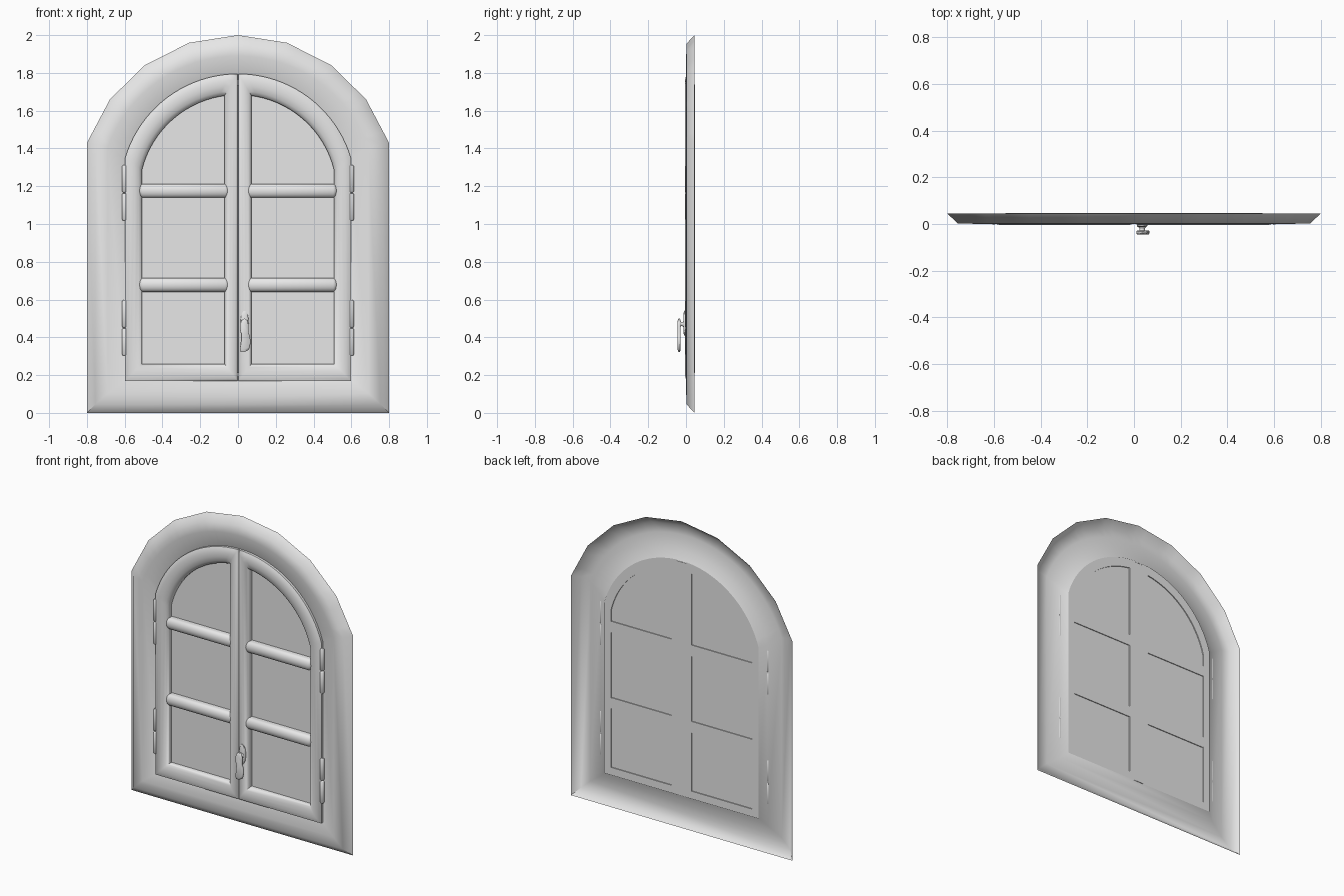
import bpy, bmesh, math

if "Cube" in bpy.data.objects:
    bpy.data.objects.remove(bpy.data.objects["Cube"], do_unlink=True)

grey = bpy.data.materials.new("plain_grey")
grey.use_nodes = True
grey.diffuse_color = (0.8, 0.8, 0.8, 1)
grey.node_tree.nodes["Principled BSDF"].inputs["Base Color"].default_value = (0.8, 0.8, 0.8, 1)

made = []


def loft(name, rings, caps=False):
    """Skin closed rings of points; caps fills the ends."""
    bm = bmesh.new()
    rows = [[bm.verts.new(p) for p in ring] for ring in rings]
    n = len(rows[0])
    for a, b in zip(rows, rows[1:]):
        for i in range(n):
            j = (i + 1) % n
            bm.faces.new((a[i], a[j], b[j], b[i]))
    if caps:
        bm.faces.new(rows[0])
        if len(rows) > 1:
            bm.faces.new(rows[-1])
    bmesh.ops.recalc_face_normals(bm, faces=bm.faces[:])
    if not caps or len(rows) == 1:
        # Open sheets face the front
        if sum(f.normal.y * f.calc_area() for f in bm.faces) > 0:
            bmesh.ops.reverse_faces(bm, faces=bm.faces[:])
    mesh = bpy.data.meshes.new(name)
    bm.to_mesh(mesh)
    bm.free()
    mesh.materials.append(grey)
    obj = bpy.data.objects.new(name, mesh)
    bpy.context.collection.objects.link(obj)
    made.append(obj)


def arch(half_width, bottom, radius, centre, segments, split=1, left=None):
    """Arched outline in x, z; left gives a half outline cut at that x."""
    start = math.acos(half_width / radius)
    end = math.pi - start if left is None else math.acos(left / radius)
    arc = []
    for i in range(segments + 1):
        a = start + (end - start) * i / segments
        arc.append((radius * math.cos(a), centre + radius * math.sin(a)))
    points = []
    for p, q in zip(arc, arc[1:]):
        for k in range(split):
            t = k / split
            points.append((p[0] + (q[0] - p[0]) * t, p[1] + (q[1] - p[1]) * t))
    points.append(arc[-1])
    edge = -half_width if left is None else left
    return [(edge, bottom), (half_width, bottom)] + points


def at_depth(outline, y, side=1):
    return [(side * x, y, z) for x, z in outline]


def pad(name, outline, layers):
    """Stack scaled copies of an outline along y."""
    cx = sum(p[0] for p in outline) / len(outline)
    cz = sum(p[1] for p in outline) / len(outline)
    rings = [[(cx + (x - cx) * s, y, cz + (z - cz) * s) for x, z in outline] for y, s in layers]
    loft(name, rings, caps=True)


def ellipse(cx, cz, rx, rz, n=20):
    return [(cx + rx * math.cos(math.tau * i / n), cz + rz * math.sin(math.tau * i / n))
            for i in range(n)]


# Surround: sheet with sloping faceted rim, flat face, then a dip back behind the sashes
GROOVE = 0.021
BACK = 0.047
loft("arched_surround", [
    at_depth(arch(0.8, 0, 0.846, 1.154, 8, 4), 0.045),
    at_depth(arch(0.755, 0.045, 0.801, 1.154, 8, 4), 0.003),
    at_depth(arch(0.69, 0.105, 0.735, 1.155, 32), 0.001),
    at_depth(arch(0.6, 0.17, 0.626, 1.17, 32), GROOVE),
    at_depth(arch(0.55, 0.217, 0.572, 1.165, 32), BACK - 0.0005),
])

# Sashes: rounded front, deep glazed opening and flat back
outer = arch(0.598, 0.17, 0.624, 1.171, 20, left=0.002)
inner = arch(0.508, 0.26, 0.524, 1.16, 20, left=0.072)
section = [(0, GROOVE), (0, 0.005), (0.12, -0.001), (0.3, -0.005), (0.55, -0.005),
           (0.8, 0.002), (0.94, 0.012), (1, 0.022), (1, BACK), (0.45, BACK)]

for side, label in ((1, "left"), (-1, "right")):
    rings = []
    for t, y in section:
        rings.append([(side * (a[0] + (b[0] - a[0]) * t), y, a[1] + (b[1] - a[1]) * t)
                      for a, b in zip(outer, inner)])
    loft(label + "_sash", rings)

    # Glass sheet set just inside the back
    loft(label + "_glass", [at_depth(inner, 0.041, side)], caps=True)

    # Glazing bars: half-round front with tapered ends and a flat back
    for level, z in (("lower", 0.678), ("upper", 1.176)):
        rings = []
        for x, s in ((0.05, 0.5), (0.056, 0.8), (0.068, 1), (0.504, 1), (0.516, 0.8), (0.522, 0.5)):
            ring = [(side * x, 0.02 - 0.025 * s * math.sin(math.pi * i / 10),
                     z + 0.037 * s * math.cos(math.pi * i / 10)) for i in range(11)]
            ring += [(side * x, BACK - 0.0005, z + d * 0.037 * s) for d in (-1, 1)]
            rings.append(ring)
        loft(f"{label}_{level}_glazing_bar", rings, caps=True)

    # Hinges: two barrels each
    for level, z in (("lower", 0.45), ("upper", 1.165)):
        for part, direction in (("top", 1), ("bottom", -1)):
            rings = []
            for h, r in ((0.003, 0.009), (0.007, 0.0125), (0.14, 0.0125), (0.147, 0.008)):
                rings.append([(side * 0.601 + dx, 0.01 + dy, z + direction * h)
                              for dx, dy in ellipse(0, 0, r, r, 12)])
            loft(f"{label}_{level}_hinge_{part}", rings, caps=True)

# Flat post closing the back between the sashes
pad("meeting_post", [(-0.036, 0.212), (0.036, 0.212), (0.036, 1.735), (-0.036, 1.735)],
    [(GROOVE, 1), (BACK, 1)])

# Handle: oval plate, round stem and hanging lever
pad("handle_plate", ellipse(0.035, 0.475, 0.022, 0.066),
    [(0, 1), (-0.009, 1), (-0.013, 0.8)])
pad("handle_stem", ellipse(0.035, 0.47, 0.014, 0.014, 16),
    [(-0.01, 1.4), (-0.018, 0.8), (-0.026, 0.8), (-0.034, 1.3)])
lever = [(0.034, 0.5), (0.05, 0.49), (0.057, 0.46), (0.055, 0.43), (0.064, 0.4),
         (0.067, 0.37), (0.058, 0.335), (0.035, 0.322), (0.013, 0.323), (0.01, 0.34),
         (0.015, 0.38), (0.017, 0.41), (0.011, 0.44), (0.011, 0.47), (0.019, 0.49)]
pad("handle_lever", lever,
    [(-0.028, 0.85), (-0.032, 1), (-0.04, 1), (-0.045, 0.85)])

# Smooth shading with sharp edges kept
bpy.ops.object.select_all(action="DESELECT")
for obj in made:
    obj.select_set(True)
bpy.context.view_layer.objects.active = made[0]
bpy.ops.object.shade_smooth_by_angle(angle=math.radians(55))
